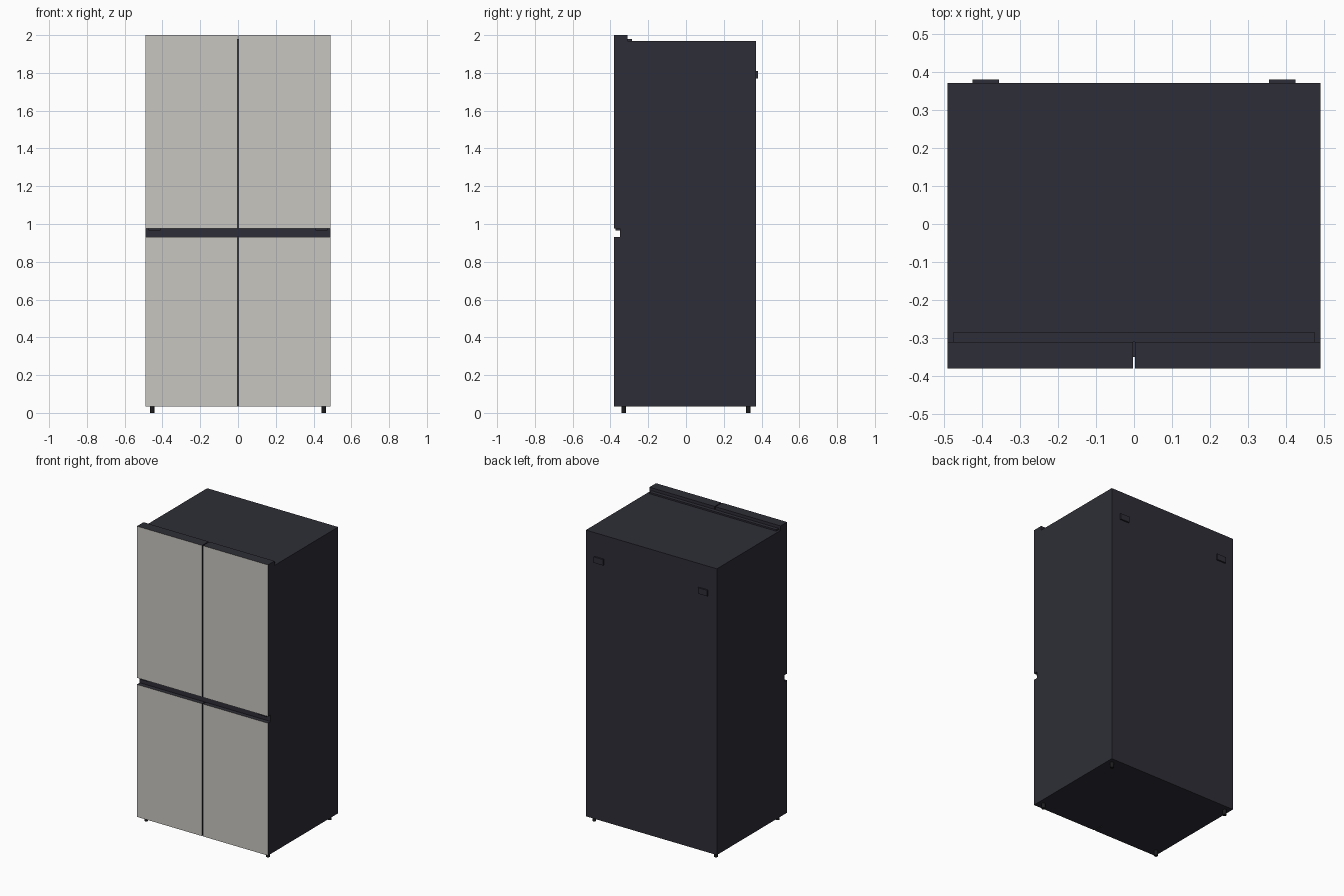
import bpy

if "Cube" in bpy.data.objects:
    bpy.data.objects.remove(bpy.data.objects["Cube"], do_unlink=True)


def material(name, rgb):
    m = bpy.data.materials.new(name)
    m.use_nodes = True
    color = (*rgb, 1)
    m.diffuse_color = color
    m.node_tree.nodes["Principled BSDF"].inputs["Base Color"].default_value = color
    return m


charcoal = material("charcoal", (0.027, 0.027, 0.038))
panel_grey = material("panel grey", (0.58, 0.565, 0.525))
black = material("black rubber", (0.012, 0.012, 0.014))


def box(name, x, y, z, mat):
    """Box spanning the given (low, high) ranges."""
    bpy.ops.mesh.primitive_cube_add(size=1)
    ob = bpy.context.object
    ob.name = name
    for v in ob.data.vertices:
        for axis, (low, high) in enumerate((x, y, z)):
            v.co[axis] = high if v.co[axis] > 0 else low
    ob.data.materials.append(mat)
    return ob


WIDTH, BASE, FRONT, SEAM, BACK = 0.49, 0.035, -0.38, -0.31, 0.37
LOW_TOP, HIGH_BOTTOM = 0.93, 0.975

# Cabinet, hinge cover and recessed handle rail
box("cabinet", (-WIDTH, WIDTH), (SEAM, BACK), (BASE, 1.97), charcoal)
box("hinge_cover", (-0.475, 0.475), (SEAM, -0.285), (1.96, 1.98), charcoal)
box("handle_rail", (-WIDTH, WIDTH), (-0.35, SEAM),
    (LOW_TOP, HIGH_BOTTOM), charcoal)

for side, sign in (("right", -1), ("left", 1)):
    def span(a, b):
        return tuple(sorted((sign * a, sign * b)))

    # Doors: pale front face on a dark shell
    for level, z in (("upper", (HIGH_BOTTOM, 2.0)), ("lower", (BASE, LOW_TOP))):
        door = box(f"{level}_{side}_door", span(0.003, WIDTH),
                   (FRONT, SEAM), z, charcoal)
        door.data.materials.append(panel_grey)
        for face in door.data.polygons:
            if all(door.data.vertices[i].co.y < FRONT + 0.01
                   for i in face.vertices):
                face.material_index = 1

    # Small hinge tab under the upper door
    box(f"{side}_hinge_tab", span(0.41, 0.475), (-0.372, -0.35),
        (0.965, HIGH_BOTTOM), charcoal)

    # Wall spacer on the back
    box(f"{side}_wall_spacer", span(0.355, 0.425), (BACK, 0.38),
        (1.77, 1.81), charcoal)

    # Feet
    for end, y in (("front", -0.33), ("back", 0.33)):
        bpy.ops.mesh.primitive_cylinder_add(
            vertices=16, radius=0.012, depth=0.04, location=(sign * 0.455, y, 0.02))
        foot = bpy.context.object
        foot.name = f"{end}_{side}_foot"
        foot.data.materials.append(black)
        bpy.ops.object.shade_smooth_by_angle()
